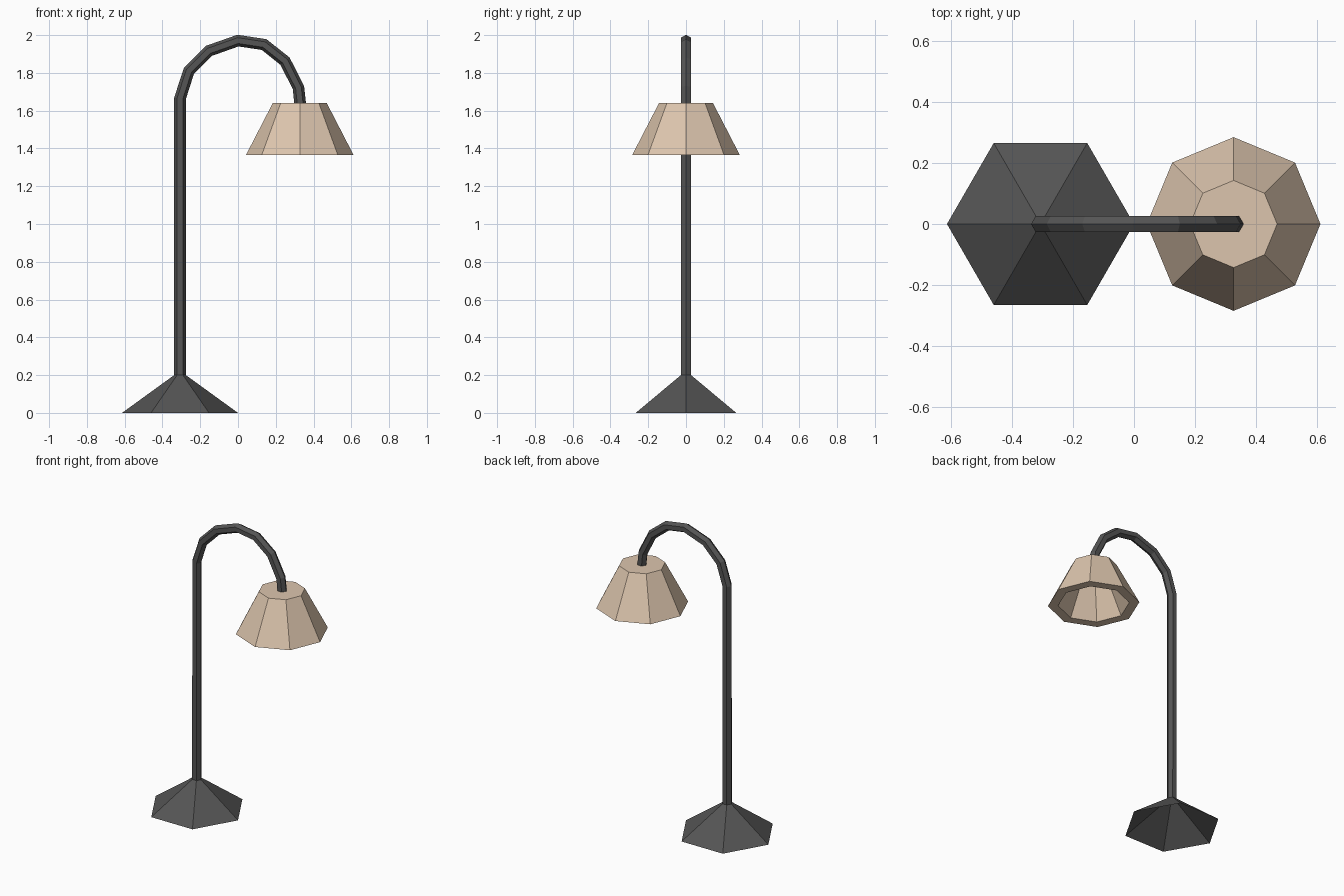
import bpy, bmesh
from math import cos, sin, pi
from mathutils import Vector

if "Cube" in bpy.data.objects:
    bpy.data.objects.remove(bpy.data.objects["Cube"])


def loft(name, rings, color, cap_start=False, cap_end=False):
    """Skin a list of equal-length point rings into a flat-shaded object."""
    bm = bmesh.new()
    loops = [[bm.verts.new(p) for p in ring] for ring in rings]
    n = len(loops[0])
    for a, b in zip(loops, loops[1:]):
        for i in range(n):
            j = (i + 1) % n
            bm.faces.new((a[i], a[j], b[j], b[i]))
    if cap_start:
        bm.faces.new(loops[0][::-1])
    if cap_end:
        bm.faces.new(loops[-1])
    mesh = bpy.data.meshes.new(name)
    bm.to_mesh(mesh)
    bm.free()
    obj = bpy.data.objects.new(name, mesh)
    bpy.context.collection.objects.link(obj)
    mat = bpy.data.materials.new(name + "_material")
    mat.diffuse_color = color
    mat.use_nodes = True
    mat.node_tree.nodes["Principled BSDF"].inputs["Base Color"].default_value = mat.diffuse_color
    mesh.materials.append(mat)
    return obj


def ring(center, radius, sides, tangent=Vector((0, 0, 1))):
    """Regular polygon across a tangent lying in the XZ plane."""
    t = tangent.normalized()
    u, v = Vector((t.z, 0, -t.x)), Vector((0, 1, 0))
    return [center + radius * (cos(2 * pi * i / sides) * u + sin(2 * pi * i / sides) * v)
            for i in range(sides)]


# Stand: flared open-bottomed foot, straight pole and curved neck in one skin
POST_X, POLE_R = -0.307, 0.031
path = [Vector((x, 0, z)) for x, z in (
    (POST_X, 0.2), (POST_X, 1.665), (-0.26, 1.81), (-0.153, 1.917), (0, 1.971),
    (0.138, 1.95), (0.249, 1.862), (0.32, 1.722), (0.331, 1.62))]
rings = [ring(Vector((POST_X, 0, 0)), 0.307, 6), ring(path[0], POLE_R, 6)]
for i in range(1, len(path)):
    before = (path[i] - path[i - 1]).normalized()
    after = (path[i + 1] - path[i]).normalized() if i + 1 < len(path) else before
    rings.append(ring(path[i], POLE_R, 6, before + after))
loft("lamp_stand", rings, (0.09, 0.09, 0.09, 1), cap_end=True)

# Shade: hollow octagonal cone, from inner ceiling round the rim to the outer top
profile = [(0.105, 1.6), (0.222, 1.365), (0.285, 1.365), (0.143, 1.64)]
loft("lamp_shade", [ring(Vector((0.327, 0, z)), r, 8) for r, z in profile],
     (0.72, 0.56, 0.42, 1), cap_start=True, cap_end=True)
